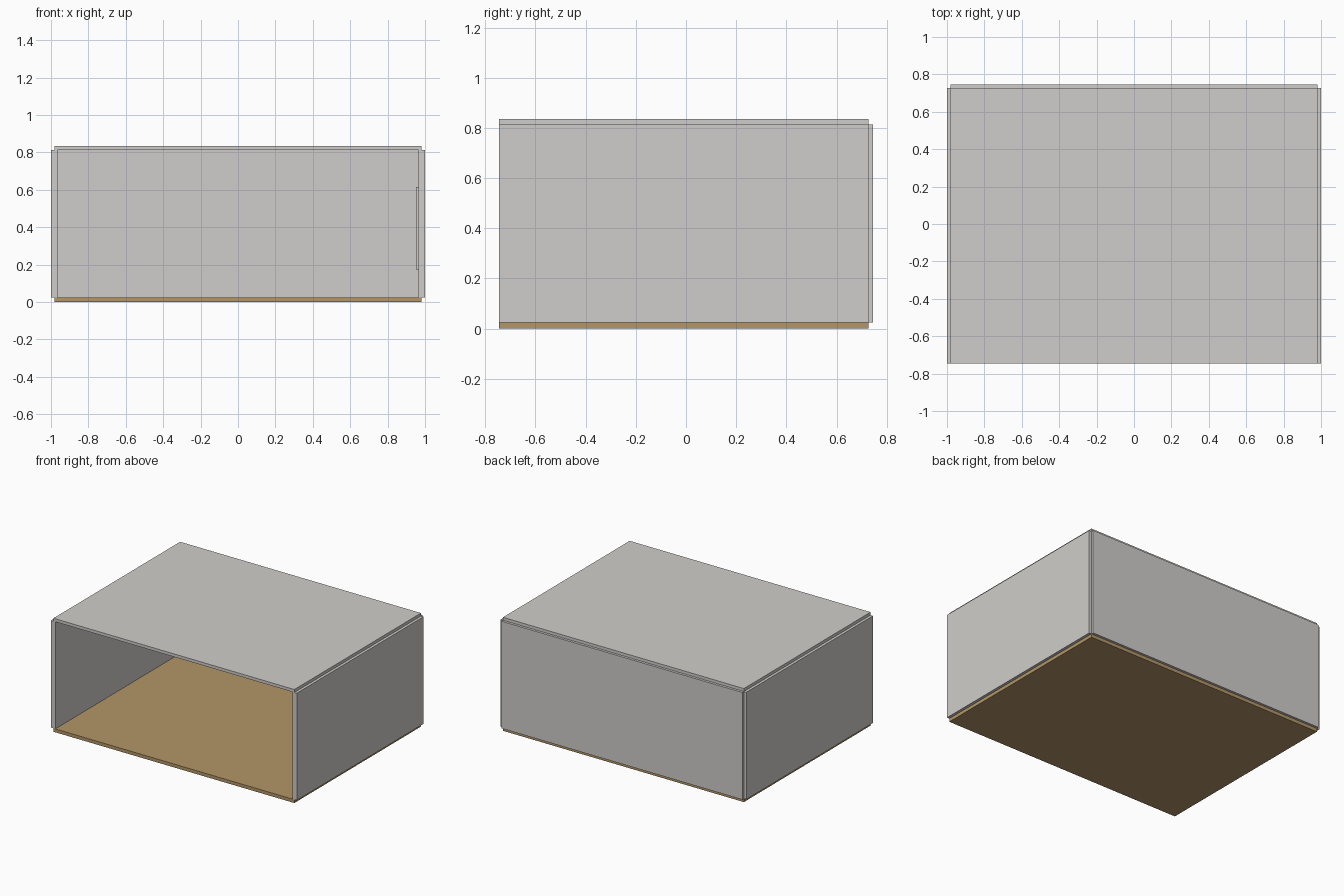
import bpy

if "Cube" in bpy.data.objects:
    bpy.data.objects.remove(bpy.data.objects["Cube"])


def material(name, rgb):
    m = bpy.data.materials.new(name)
    m.diffuse_color = (*rgb, 1.0)
    m.use_nodes = True
    m.node_tree.nodes["Principled BSDF"].inputs["Base Color"].default_value = m.diffuse_color
    return m


grey = material("light_grey", (0.63, 0.615, 0.595))
wood = material("wood_brown", (0.45, 0.305, 0.137))


def panel(name, x, y, z, mat):
    """Box spanning the given (min, max) ranges."""
    bpy.ops.mesh.primitive_cube_add(size=1)
    ob = bpy.context.object
    ob.name = name
    for v in ob.data.vertices:
        v.co = [r[0] if c < 0 else r[1] for c, r in zip(v.co, (x, y, z))]
    ob.data.materials.append(mat)
    return ob


FRONT, SIDE_BACK, BACK = -0.745, 0.727, 0.745   # depth limits
BASE, WALL_TOP, TOP = 0.025, 0.813, 0.835       # height limits
INNER, SLAB = 0.965, 0.98                       # half widths

# Floor and roof slabs, slightly inset from the outer wall faces
panel("floor", (-SLAB, SLAB), (FRONT, SIDE_BACK), (0, BASE), wood)
panel("roof", (-SLAB, SLAB), (FRONT, SIDE_BACK), (WALL_TOP, TOP), grey)

# Side walls
for name, s in (("left_wall", -1), ("right_wall", 1)):
    panel(name, tuple(sorted((s * INNER, s))), (FRONT, SIDE_BACK), (BASE, WALL_TOP), grey)

# Back wall; the front stays open
panel("back_wall", (-SLAB, SLAB), (BACK - 0.035, BACK), (BASE, WALL_TOP), grey)

# Thin board mounted inside the right wall
panel("wall_board", (0.953, INNER), (-0.35, 0.35), (0.175, 0.615), grey)
